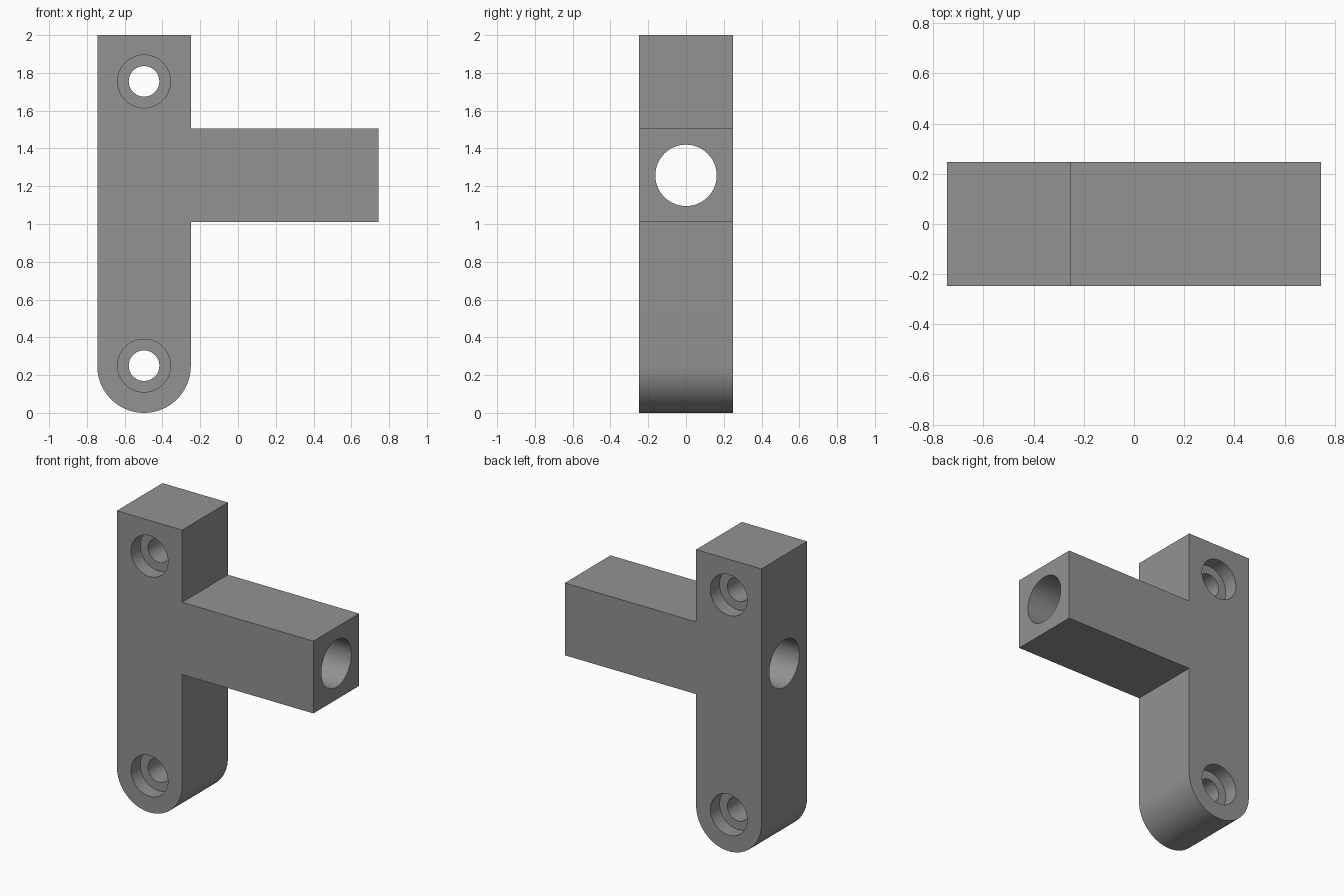
import bpy, bmesh, math
from mathutils import Matrix

if "Cube" in bpy.data.objects:
    bpy.data.objects.remove(bpy.data.objects["Cube"])

H = 0.2475                     # half thickness of the square section
POST_X = -0.4975               # post centre line
ARM_Z = 1.2575                 # arm centre line

grey = bpy.data.materials.new("mid_grey")
grey.diffuse_color = (0.29, 0.29, 0.29, 1)
grey.use_nodes = True
grey.node_tree.nodes["Principled BSDF"].inputs["Base Color"].default_value = grey.diffuse_color


def cutter(name, radius, length, loc, axis):
    """Hidden cylinder used to drill the bracket."""
    bm = bmesh.new()
    bmesh.ops.create_cone(bm, cap_ends=True, segments=64, radius1=radius,
                          radius2=radius, depth=length)
    turn = Matrix.Rotation(math.pi / 2, 4, 'X' if axis == 'Y' else 'Y')
    bmesh.ops.transform(bm, matrix=Matrix.Translation(loc) @ turn, verts=bm.verts)
    me = bpy.data.meshes.new(name)
    bm.to_mesh(me)
    bm.free()
    ob = bpy.data.objects.new(name, me)
    bpy.context.collection.objects.link(ob)
    ob.hide_render = True
    return ob


# Bracket body: side profile with a rounded foot, extruded through its depth
profile = [(POST_X + H * math.cos(a), H + H * math.sin(a))
           for a in (math.pi + math.pi * i / 32 for i in range(33))]
profile += [(POST_X + H, ARM_Z - H), (0.745, ARM_Z - H), (0.745, ARM_Z + H),
            (POST_X + H, ARM_Z + H), (POST_X + H, 2), (POST_X - H, 2)]
bm = bmesh.new()
face = bm.faces.new([bm.verts.new((x, -H, z)) for x, z in profile])
ext = bmesh.ops.extrude_face_region(bm, geom=[face])
bmesh.ops.translate(bm, vec=(0, 2 * H, 0),
                    verts=[v for v in ext["geom"] if isinstance(v, bmesh.types.BMVert)])
bmesh.ops.recalc_face_normals(bm, faces=bm.faces)
mesh = bpy.data.meshes.new("bracket")
bm.to_mesh(mesh)
bm.free()
mesh.materials.append(grey)
bracket = bpy.data.objects.new("bracket", mesh)
bpy.context.collection.objects.link(bracket)

# Long bore through arm and post
cutters = [cutter("arm_bore", 0.1625, 2, (0, 0, ARM_Z), 'X')]

# Screw holes, counterbored from both sides
for label, z in (("lower", 0.25), ("upper", 1.755)):
    cutters.append(cutter(label + "_screw_hole", 0.081, 1, (POST_X, 0, z), 'Y'))
    for side in (-1, 1):
        cutters.append(cutter(label + "_counterbore", 0.14, 0.2,
                              (POST_X, side * H, z), 'Y'))

bpy.context.view_layer.objects.active = bracket
bracket.select_set(True)
for c in cutters:
    c.select_set(False)
    mod = bracket.modifiers.new(c.name, 'BOOLEAN')
    mod.operation = 'DIFFERENCE'
    mod.solver = 'EXACT'
    mod.object = c
    bpy.ops.object.modifier_apply(modifier=mod.name)
for c in cutters:
    bpy.data.objects.remove(c)

bpy.ops.object.shade_smooth_by_angle(angle=math.radians(30))
